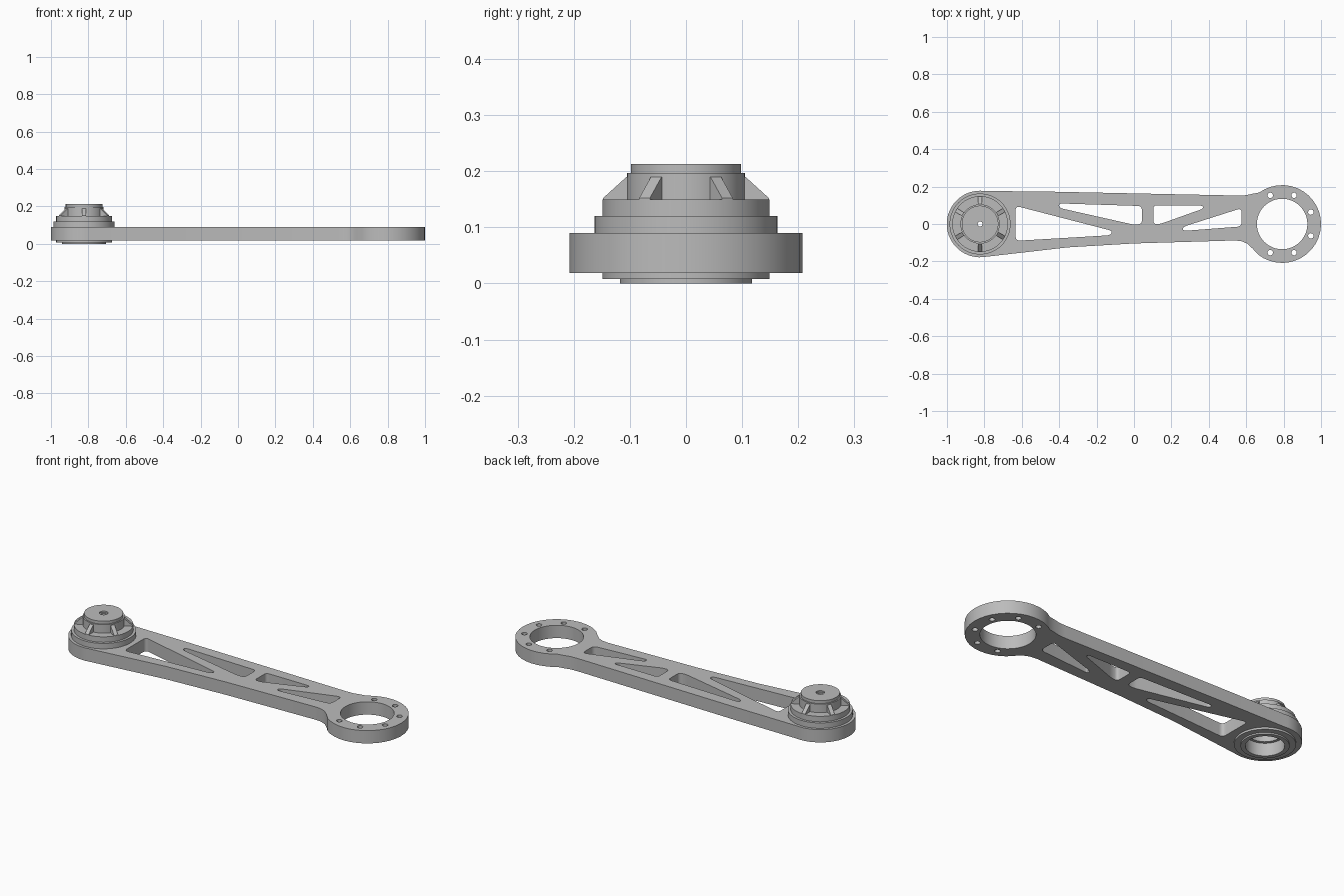
import bpy, bmesh, math
from mathutils import Vector, Matrix

cube = bpy.data.objects.get("Cube")
if cube:
    bpy.data.objects.remove(cube, do_unlink=True)

grey = bpy.data.materials.new("machined_grey")
grey.use_nodes = True
colour = (0.5, 0.5, 0.5, 1)
grey.diffuse_color = colour
grey.node_tree.nodes["Principled BSDF"].inputs["Base Color"].default_value = colour

HUB = Vector((-0.823, 0))
RING = Vector((0.792, 0))


def arc(centre, radius, start, end, steps):
    """Points along an arc, angles in degrees."""
    angles = [math.radians(start + (end - start) * i / steps) for i in range(steps + 1)]
    return [centre + Vector((math.cos(a), math.sin(a))) * radius for a in angles]


def circle(centre, radius, steps):
    return arc(centre, radius, 0, 360, steps)[:-1]


def rounded(corners, size, steps=5):
    """Polygon with each corner replaced by a short curve."""
    pts = [Vector(c) for c in corners]
    out = []
    for i, p in enumerate(pts):
        before, after = pts[i - 1] - p, pts[(i + 1) % len(pts)] - p
        a = p + before.normalized() * min(size, before.length * 0.45)
        b = p + after.normalized() * min(size, after.length * 0.45)
        for k in range(steps + 1):
            t = k / steps
            out.append(a * (1 - t) ** 2 + p * 2 * t * (1 - t) + b * t * t)
    return out


def finish(obj):
    obj.data.materials.clear()
    obj.data.materials.append(grey)
    bpy.ops.object.select_all(action="DESELECT")
    obj.select_set(True)
    bpy.context.view_layer.objects.active = obj
    bpy.ops.object.shade_smooth_by_angle(angle=math.radians(30))


def mesh_object(name, bm):
    bmesh.ops.recalc_face_normals(bm, faces=bm.faces)
    mesh = bpy.data.meshes.new(name)
    bm.to_mesh(mesh)
    bm.free()
    obj = bpy.data.objects.new(name, mesh)
    bpy.context.collection.objects.link(obj)
    finish(obj)
    return obj


def plate(name, loops, z_low, z_high):
    """Flat plate: the first loop is the outline, the others are openings."""
    curve = bpy.data.curves.new(name, "CURVE")
    curve.dimensions = "2D"
    curve.fill_mode = "BOTH"
    curve.extrude = (z_high - z_low) / 2
    for loop in loops:
        spline = curve.splines.new("POLY")
        spline.points.add(len(loop) - 1)
        for point, p in zip(spline.points, loop):
            point.co = (p.x, p.y, 0, 1)
        spline.use_cyclic_u = True
    temp = bpy.data.objects.new(name + "_curve", curve)
    bpy.context.collection.objects.link(temp)
    bpy.context.view_layer.update()
    graph = bpy.context.evaluated_depsgraph_get()
    mesh = bpy.data.meshes.new_from_object(temp.evaluated_get(graph))
    bpy.data.objects.remove(temp, do_unlink=True)
    bm = bmesh.new()
    bm.from_mesh(mesh)
    bpy.data.meshes.remove(mesh)
    bmesh.ops.remove_doubles(bm, verts=bm.verts, dist=0.0001)
    bmesh.ops.translate(bm, verts=bm.verts, vec=(0, 0, (z_low + z_high) / 2))
    return mesh_object(name, bm)


def lathe(name, profile, centre, steps=64):
    """Closed (radius, height) profile turned about a vertical axis."""
    bm = bmesh.new()
    verts = [bm.verts.new((r, 0, z)) for r, z in profile]
    edges = [bm.edges.new((verts[i - 1], verts[i])) for i in range(len(verts))]
    bmesh.ops.spin(bm, geom=verts + edges, cent=(0, 0, 0), axis=(0, 0, 1),
                   angle=math.tau, steps=steps, use_merge=True)
    bmesh.ops.remove_doubles(bm, verts=bm.verts, dist=0.0001)
    bmesh.ops.translate(bm, verts=bm.verts, vec=centre.to_3d())
    return mesh_object(name, bm)


# Arm outline: hub end, lower edge, ring end, upper edge
outline = arc(HUB, 0.178, 83, 280, 32)
outline += [Vector(p) for p in ((-0.355, -0.125), (0, -0.104), (0.54, -0.088),
                                (0.575, -0.092), (0.605, -0.105), (0.635, -0.132))]
outline += arc(RING, 0.208, -128, 126, 26)
outline += [Vector(p) for p in ((0.635, 0.162), (0.6, 0.154), (0.56, 0.152),
                                (-0.45, 0.173))]

# Truss openings
pockets = [
    rounded([(-0.633, 0.097), (-0.115, -0.037), (-0.125, -0.06), (-0.633, -0.09)], 0.025),
    rounded([(-0.4, 0.11), (0.042, 0.096), (0.042, 0), (0, -0.004), (-0.4, 0.086)], 0.02),
    rounded([(0.103, 0.1), (0.37, 0.098), (0.37, 0.082), (0.14, 0), (0.103, 0)], 0.02),
    rounded([(0.262, -0.015), (0.576, 0.085), (0.576, -0.013), (0.262, -0.037)], 0.025),
]

# Bearing ring bore with six bolt holes, and the seat for the hub
holes = [circle(RING, 0.135, 48), circle(HUB, 0.14, 48)]
for k in range(-3, 3):
    bolt = arc(RING, 0.166, 22.5 + 45 * k, 360, 1)[0]
    holes.append(circle(bolt, 0.0145, 16))

plate("arm", [outline] + pockets + holes, 0.019, 0.09)

# Stepped hub, hollow from below with a small countersunk hole on top
lathe("hub", [
    (0.095, 0), (0.118, 0), (0.118, 0.008), (0.149, 0.008), (0.149, 0.09),
    (0.163, 0.09), (0.163, 0.12), (0.149, 0.12), (0.149, 0.15), (0.105, 0.15),
    (0.105, 0.197), (0.098, 0.197), (0.098, 0.213), (0.022, 0.213),
    (0.022, 0.205), (0.013, 0.205), (0.013, 0.185), (0.08, 0.185),
    (0.08, 0.07), (0.095, 0.07)], HUB)

# Six sloping ribs round the hub neck
bm = bmesh.new()
for k in range(6):
    turn = Matrix.Translation(HUB.to_3d()) @ Matrix.Rotation(math.radians(30 + 60 * k), 4, "Z")
    sides = []
    for y in (-0.011, 0.011):
        sides.append([bm.verts.new(turn @ Vector((r, y, z)))
                      for r, z in ((0.1, 0.148), (0.148, 0.148), (0.148, 0.152),
                                   (0.106, 0.19), (0.1, 0.19))])
    a, b = sides
    bm.faces.new(a)
    bm.faces.new(b[::-1])
    for i in range(len(a)):
        bm.faces.new((a[i - 1], a[i], b[i], b[i - 1]))
mesh_object("hub_ribs", bm)
